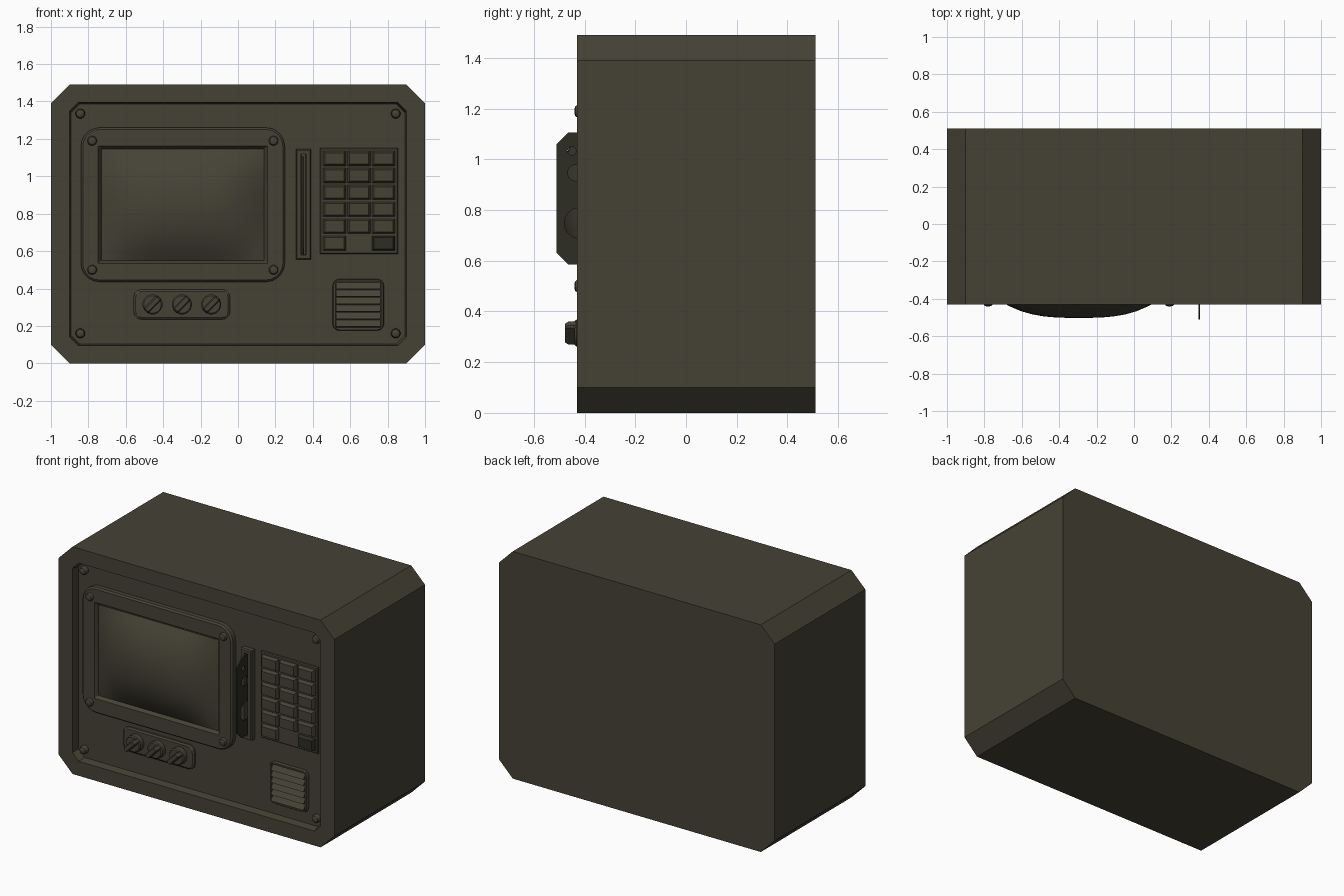
import bpy, bmesh, math
from mathutils import Matrix

if "Cube" in bpy.data.objects:
    bpy.data.objects.remove(bpy.data.objects["Cube"])


def material(name, rgb):
    m = bpy.data.materials.new(name)
    m.diffuse_color = (*rgb, 1)
    m.use_nodes = True
    m.node_tree.nodes["Principled BSDF"].inputs["Base Color"].default_value = m.diffuse_color
    return m


OLIVE = material("olive_grey_metal", (0.060, 0.054, 0.036))
DARK = material("dark_olive_plastic", (0.026, 0.026, 0.017))


def finish(name, bm, mat, smooth=None):
    me = bpy.data.meshes.new(name)
    bm.to_mesh(me)
    bm.free()
    return add(name, me, mat, smooth)


def add(name, me, mat, smooth=None):
    ob = bpy.data.objects.new(name, me)
    bpy.context.collection.objects.link(ob)
    me.materials.clear()
    me.materials.append(mat)
    if smooth:
        bpy.ops.object.select_all(action='DESELECT')
        ob.select_set(True)
        bpy.context.view_layer.objects.active = ob
        bpy.ops.object.shade_smooth_by_angle(angle=math.radians(smooth))
    return ob


def rect(cx, cz, w, h, y, r=0.0, seg=1, rot=0.0):
    """Rounded (seg > 1) or chamfered (seg 1) rectangle facing -y."""
    pts = []
    for k, (sx, sz) in enumerate([(1, 1), (-1, 1), (-1, -1), (1, -1)]):
        steps = range(seg + 1) if r else [0]
        for i in steps:
            a = math.pi / 2 * (k + i / seg)
            ox = r * (math.cos(a) - sx) if r else 0
            oz = r * (math.sin(a) - sz) if r else 0
            px, pz = sx * w / 2 + ox, sz * h / 2 + oz
            c, s = math.cos(rot), math.sin(rot)
            pts.append((cx + c * px - s * pz, y, cz + s * px + c * pz))
    return pts


def circle(cx, cz, r, y, n=12):
    return [(cx + r * math.cos(2 * math.pi * (i + .5) / n), y,
             cz + r * math.sin(2 * math.pi * (i + .5) / n)) for i in range(n)]


def loft(name, rings, mat=OLIVE, smooth=None):
    """Skin a row of equal point rings and cap both ends."""
    bm = bmesh.new()
    vs = [[bm.verts.new(p) for p in ring] for ring in rings]
    n = len(rings[0])
    for a, b in zip(vs, vs[1:]):
        for i in range(n):
            j = (i + 1) % n
            bm.faces.new((a[i], a[j], b[j], b[i]))
    bm.faces.new(vs[0])
    bm.faces.new(vs[-1])
    bmesh.ops.recalc_face_normals(bm, faces=bm.faces)
    return finish(name, bm, mat, smooth)


def bolt(name, x, z, y0, y1, r=0.026):
    d = y1 - y0
    loft(name, [circle(x, z, r, y0), circle(x, z, r, y0 + d * .5),
                circle(x, z, r * .8, y0 + d * .85), circle(x, z, r * .4, y1)], OLIVE, 35)


PANEL = -0.38

# cabinet with recessed front panel
loft("cabinet", [rect(0, .745, 2, 1.49, .51, .1), rect(0, .745, 2, 1.49, -.43, .1),
                 rect(0, .745, 1.8, 1.3, -.43, .045), rect(0, .745, 1.784, 1.284, PANEL, .045)])
for sx in (-1, 1):
    for z in (.16, 1.335):
        bolt("panel_bolt", sx * .843, z, PANEL, -.415)

# screen bezel, rounded outside with a sloped square opening
SX, SZ = -.295, .848
loft("screen_bezel", [rect(SX, SZ, 1.09, .825, PANEL, .1, 5), rect(SX, SZ, 1.09, .825, -.41, .1, 5),
                      rect(SX, SZ, 1.07, .805, -.42, .09, 5), rect(SX, SZ, .905, .63, -.42, .005, 5),
                      rect(SX, SZ, .87, .598, -.395, .004, 5), rect(SX, SZ, .868, .596, -.39, .004, 5)],
     OLIVE, 25)
for x in (-.78, .19):
    for z in (.5, 1.19):
        bolt("bezel_bolt", x, z, -.415, -.44)

# bulging screen glass
bm = bmesh.new()
bmesh.ops.create_grid(bm, x_segments=14, y_segments=12, size=1)
for v in bm.verts:
    u, w = v.co.x, v.co.y
    bulge = (1 - abs(u) ** 3) * (1 - abs(w) ** 2.2)
    v.co = (SX + u * .4345, -.402 - .1 * bulge, SZ + w * .2985)
finish("screen_glass", bm, OLIVE, 60)

# disk slot frame
loft("disk_slot_frame", [rect(.35, .85, .08, .59, PANEL), rect(.35, .85, .08, .59, -.41),
                         rect(.35, .85, .068, .578, -.418), rect(.35, .85, .026, .54, -.418),
                         rect(.35, .85, .022, .536, -.383)])

# disk with chamfered corners and punched holes, sticking out of the slot
cu = bpy.data.curves.new("disk_outline", 'CURVE')
cu.dimensions, cu.fill_mode, cu.extrude = '2D', 'BOTH', .004


def spline(pts):
    s = cu.splines.new('POLY')
    s.points.add(len(pts) - 1)
    for p, (a, b) in zip(s.points, pts):
        p.co = (a, b, 0, 1)
    s.use_cyclic_u = True


spline([(-.33, .585), (-.465, .585), (-.51, .63), (-.51, 1.06), (-.465, 1.105), (-.33, 1.105)])
for cy, cz, r in [(-.42, .748, .061), (-.435, .947, .032), (-.45, 1.033, .017)]:
    spline([(p[0], p[2]) for p in circle(cy, cz, r, 0, 14)])
tmp = bpy.data.objects.new("disk_outline", cu)
bpy.context.collection.objects.link(tmp)
bpy.context.view_layer.update()
disk = bpy.data.meshes.new_from_object(tmp.evaluated_get(bpy.context.evaluated_depsgraph_get()))
bpy.data.objects.remove(tmp)
disk.transform(Matrix(((0, 0, 1, .35), (1, 0, 0, 0), (0, 1, 0, 0), (0, 0, 0, 1))))
add("disk", disk, DARK)

# keypad: frame with key wells, bottom middle place left blank
loft("keypad_plate", [rect(.647, .868, .415, .565, PANEL), rect(.647, .868, .415, .565, -.39),
                      rect(.647, .868, .405, .555, -.396)])
for row in range(6):
    for col in range(3):
        if row == 5 and col == 1:
            continue
        x, z = .516 + col * .131, 1.095 - row * .0905
        loft("key", [rect(x, z, .122, .08, -.393), rect(x, z, .118, .076, -.402),
                     rect(x, z, .1, .06, -.42)], DARK if (row, col) == (5, 2) else OLIVE)

# control knobs on a plate
KX, KZ = -.3, .315
loft("knob_plate", [rect(KX, KZ, .515, .16, PANEL, .04, 3), rect(KX, KZ, .515, .16, -.39, .04, 3),
                    rect(KX, KZ, .495, .14, -.398, .035, 3)])
for i in (-1, 0, 1):
    x = KX + i * .157
    loft("knob_dial", [circle(x, KZ, .054, -.39, 16), circle(x, KZ, .054, -.432, 16),
                       circle(x, KZ, .047, -.44, 16)], OLIVE, 30)
    loft("knob_grip", [rect(x, KZ, .104, .034, -.43, .006, 1, math.pi / 4),
                       rect(x, KZ, .104, .034, -.465, .006, 1, math.pi / 4),
                       rect(x, KZ, .088, .022, -.478, .004, 1, math.pi / 4)])

# louvred vent
VX, VZ = .643, .313
loft("vent_frame", [rect(VX, VZ, .275, .275, PANEL, .035, 3), rect(VX, VZ, .275, .275, -.392, .035, 3),
                    rect(VX, VZ, .267, .267, -.398, .032, 3), rect(VX, VZ, .243, .245, -.398, .008, 3),
                    rect(VX, VZ, .241, .243, -.383, .008, 3)])
for i in range(6):
    z = .432 - i * .0403
    loft("vent_louvre", [[(x, -.382, z), (x, -.386, z), (x, -.41, z - .034), (x, -.382, z - .036)]
                         for x in (VX - .118, VX + .118)])
